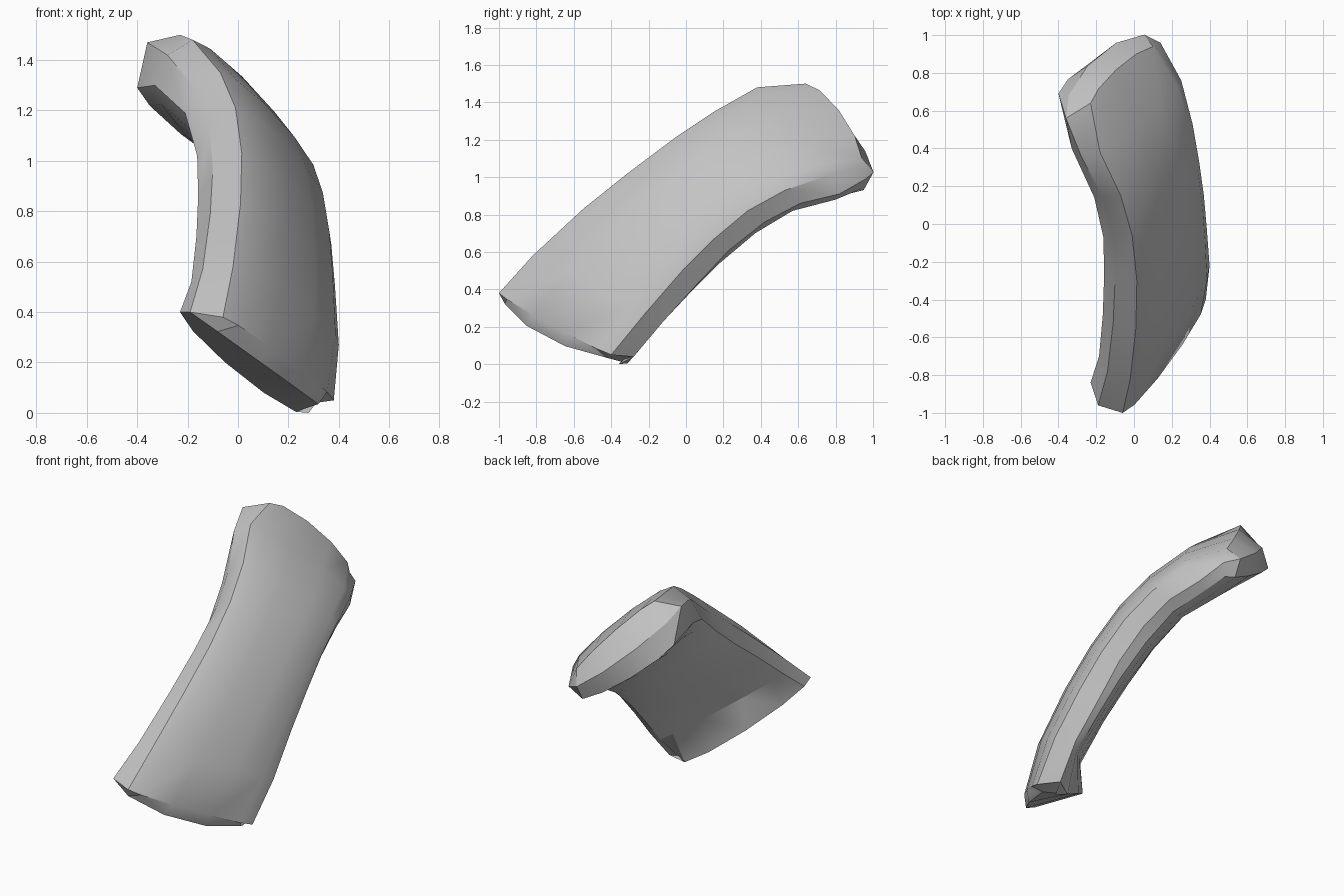
import bpy, bmesh
from mathutils import Vector

cube = bpy.data.objects.get("Cube")
if cube:
    bpy.data.objects.remove(cube, do_unlink=True)

# Steps across the plate, closer together near its edges
STEPS = (0, .1, .35, .65, .9, 1)


def make_material(name, colour):
    mat = bpy.data.materials.new(name)
    mat.use_nodes = True
    mat.diffuse_color = colour
    mat.node_tree.nodes["Principled BSDF"].inputs["Base Color"].default_value = colour
    return mat


def layer_rows(upper, lower, first_bow, near_bow, far_bow, last_bow):
    """Rows of points running from the upper edge to the lower edge, each bowed outwards."""
    rows = []
    last = len(upper) - 1
    for i, (a, b) in enumerate(zip(upper, lower)):
        a, b = Vector(a), Vector(b)
        bow = Vector(near_bow).lerp(Vector(far_bow), i / last)
        if i == 0:
            bow = Vector(first_bow)
        elif i == last:
            bow = Vector(last_bow)
        rows.append([a.lerp(b, t) + bow * (1 - (2 * t - 1) ** 4) for t in STEPS])
    return rows


def border(rows):
    """The closed loop of points around the outside of a grid of rows."""
    return (rows[0] + [r[-1] for r in rows[1:-1]]
            + rows[-1][::-1] + [r[0] for r in rows[-2:0:-1]])


# Convex outer face
outer = layer_rows(
    [(-.06, -1, .38), (-.02, -.82, .58), (.01, -.55, .83), (.015, -.3, 1.03),
     (-.01, -.06, 1.21), (-.07, .15, 1.35), (-.18, .38, 1.48), (-.23, .64, 1.5)],
    [(.38, -.4, .05), (.4, -.22, .27), (.385, -.02, .5), (.37, .15, .67),
     (.345, .33, .82), (.31, .53, .93), (.25, .76, 1.01), (.13, .92, 1.05)],
    (.03, -.03, 0), (.05, -.03, .02), (.045, 0, .02), (.01, .08, .015))

# Ridge around the rim, between the two faces
ridge = layer_rows(
    [(-.19, -.96, .4), (-.14, -.78, .57), (-.11, -.52, .79), (-.1, -.29, .97),
     (-.115, -.05, 1.14), (-.165, .14, 1.28), (-.28, .36, 1.42), (-.36, .56, 1.47)],
    [(.31, -.28, .04), (.33, -.12, .23), (.31, .07, .44), (.3, .23, .61),
     (.28, .42, .76), (.25, .61, .86), (.2, .82, .91), (.14, .96, .99)],
    (.1, -.13, -.07), (0, 0, 0), (0, 0, 0), (-.06, .14, -.02))

# Hollow inner face
inner = layer_rows(
    [(-.23, -.84, .4), (-.185, -.7, .52), (-.165, -.48, .7), (-.158, -.27, .86),
     (-.162, -.07, 1.02), (-.21, .14, 1.19), (-.33, .4, 1.3), (-.4, .69, 1.29)],
    [(.28, -.36, 0), (.29, -.16, .19), (.27, .02, .38), (.25, .18, .54),
     (.22, .37, .7), (.19, .57, .82), (.14, .8, .88), (.1, .92, .93)],
    (0, .16, -.06), (0, 0, 0), (-.045, .04, -.065), (0, .09, -.06))

bm = bmesh.new()


def add_grid(rows):
    grid = [[bm.verts.new(p) for p in row] for row in rows]
    for r, s in zip(grid, grid[1:]):
        for c in range(len(STEPS) - 1):
            bm.faces.new((r[c], r[c + 1], s[c + 1], s[c]))
    return border(grid)


def bridge(loop_a, loop_b):
    for i in range(len(loop_a)):
        bm.faces.new((loop_a[i - 1], loop_a[i], loop_b[i], loop_b[i - 1]))


# Two faces joined by two bevelled rim strips
outer_loop = add_grid(outer)
ridge_loop = [bm.verts.new(p) for p in border(ridge)]
inner_loop = add_grid(inner)
bridge(outer_loop, ridge_loop)
bridge(ridge_loop, inner_loop)
bmesh.ops.recalc_face_normals(bm, faces=bm.faces[:])

mesh = bpy.data.meshes.new("curved_plate")
bm.to_mesh(mesh)
bm.free()
mesh.materials.append(make_material("plain grey", (.55, .55, .55, 1)))
plate = bpy.data.objects.new("curved_plate", mesh)
bpy.context.collection.objects.link(plate)

# Smooth faces with crisp rim edges
bpy.ops.object.select_all(action='DESELECT')
plate.select_set(True)
bpy.context.view_layer.objects.active = plate
bpy.ops.object.shade_smooth_by_angle(angle=.52)
